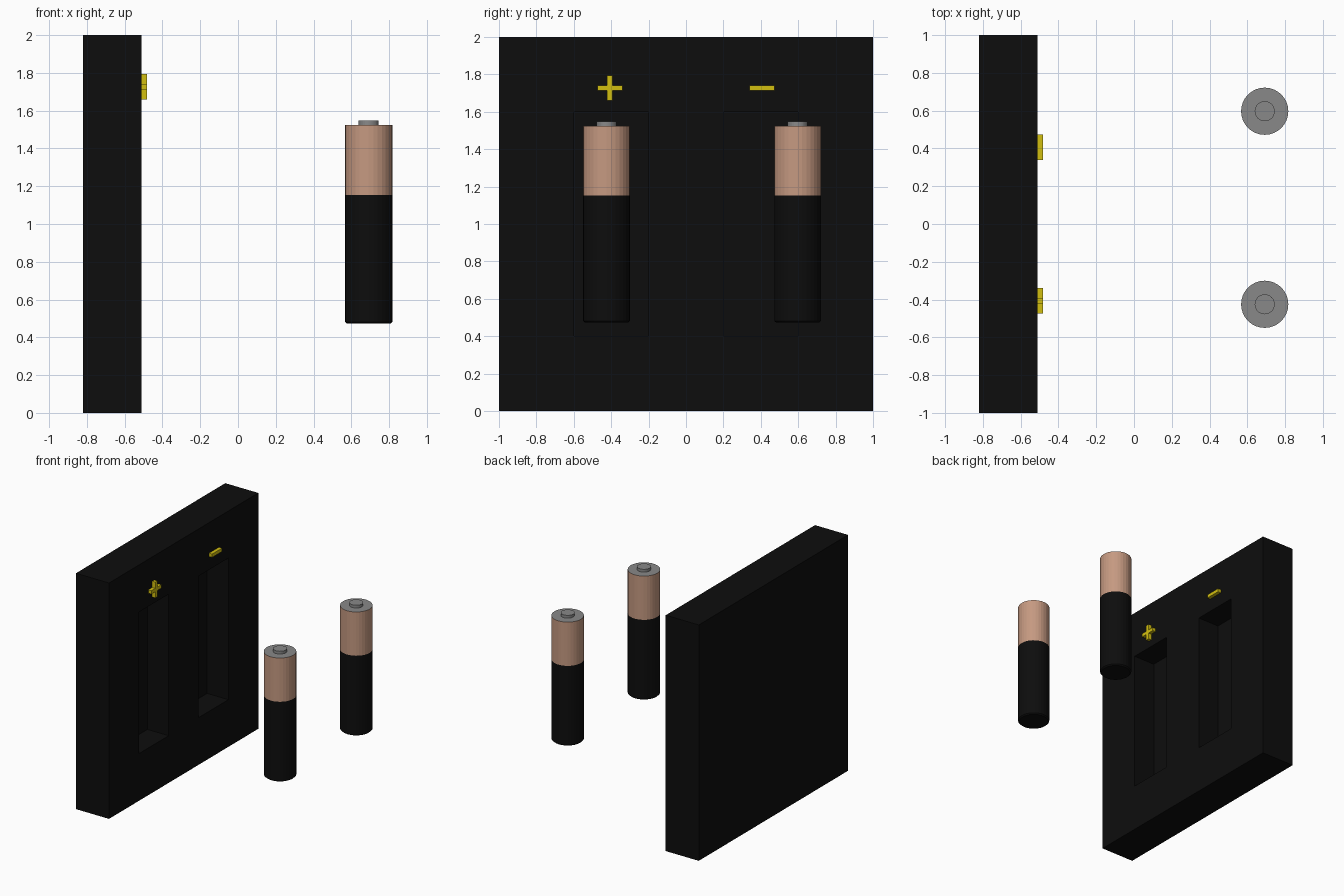
import bpy, bmesh
from math import cos, sin, tau

if "Cube" in bpy.data.objects:
    bpy.data.objects.remove(bpy.data.objects["Cube"])


def material(name, rgb):
    m = bpy.data.materials.new(name)
    m.diffuse_color = (*rgb, 1)
    m.use_nodes = True
    m.node_tree.nodes["Principled BSDF"].inputs["Base Color"].default_value = m.diffuse_color
    return m


BLACK = material("black", (0.004, 0.004, 0.004))
COPPER = material("copper", (0.56, 0.32, 0.22))
STEEL = material("steel", (0.25, 0.25, 0.25))
YELLOW = material("yellow", (0.65, 0.52, 0.005))


def box(name, lo, hi, mat):
    size = [b - a for a, b in zip(lo, hi)]
    mid = [(a + b) / 2 for a, b in zip(lo, hi)]
    bpy.ops.mesh.primitive_cube_add(size=1, location=mid)
    ob = bpy.context.object
    ob.name = name
    ob.scale = size
    bpy.ops.object.transform_apply(location=False, rotation=False, scale=True)
    ob.data.materials.append(mat)
    return ob


def lathe(name, profile, bands, mats, location, sides=32):
    """Spin (radius, z) points round z; bands gives the material of each ring."""
    bm = bmesh.new()
    rings = [[bm.verts.new((r * cos(tau * i / sides), r * sin(tau * i / sides), z))
              for i in range(sides)] for r, z in profile]
    for low, high, slot in zip(rings, rings[1:], bands):
        for i in range(sides):
            j = (i + 1) % sides
            bm.faces.new((low[i], low[j], high[j], high[i])).material_index = slot
    bm.faces.new(rings[0][::-1]).material_index = bands[0]
    bm.faces.new(rings[-1]).material_index = bands[-1]
    mesh = bpy.data.meshes.new(name)
    bm.to_mesh(mesh)
    bm.free()
    for m in mats:
        mesh.materials.append(m)
    ob = bpy.data.objects.new(name, mesh)
    ob.location = location
    bpy.context.collection.objects.link(ob)
    return ob


# Holder slab with two rectangular pockets in its right face
FACE = -0.51
holder = box("holder", (-0.82, -1, 0), (FACE, 1, 2), BLACK)
for y in (-0.4, 0.4):
    cutter = box("pocket_cutter", (FACE - 0.2, y - 0.2, 0.4), (FACE + 0.1, y + 0.2, 1.6), BLACK)
    cutter.hide_render = True
    bpy.context.view_layer.objects.active = holder
    mod = holder.modifiers.new("pocket", "BOOLEAN")
    mod.object = cutter
    mod.operation = "DIFFERENCE"
    mod.solver = "EXACT"
    bpy.ops.object.modifier_apply(modifier=mod.name)
    bpy.data.objects.remove(cutter)

# Raised polarity marks above the pockets
MARK_Z, LONG, THIN = 1.727, 0.067, 0.0145


def mark(name, y, half_y, half_z):
    box(name, (FACE, y - half_y, MARK_Z - half_z),
        (FACE + 0.029, y + half_y, MARK_Z + half_z), YELLOW)


mark("plus_bar_horizontal", -0.407, LONG, THIN)
mark("plus_bar_vertical", -0.407, THIN, LONG)
mark("minus_bar", 0.407, LONG, THIN)

# Loose cells: black sleeve, copper band, steel cap and contact nub
R = 0.125
profile = [(R - 0.01, 0.473), (R, 0.482), (R, 1.153), (R, 1.524),
           (0.053, 1.524), (0.053, 1.548)]
for name, y in (("battery_front", -0.425), ("battery_back", 0.597)):
    lathe(name, profile, (0, 0, 1, 2, 2), (BLACK, COPPER, STEEL), (0.692, y, 0))
